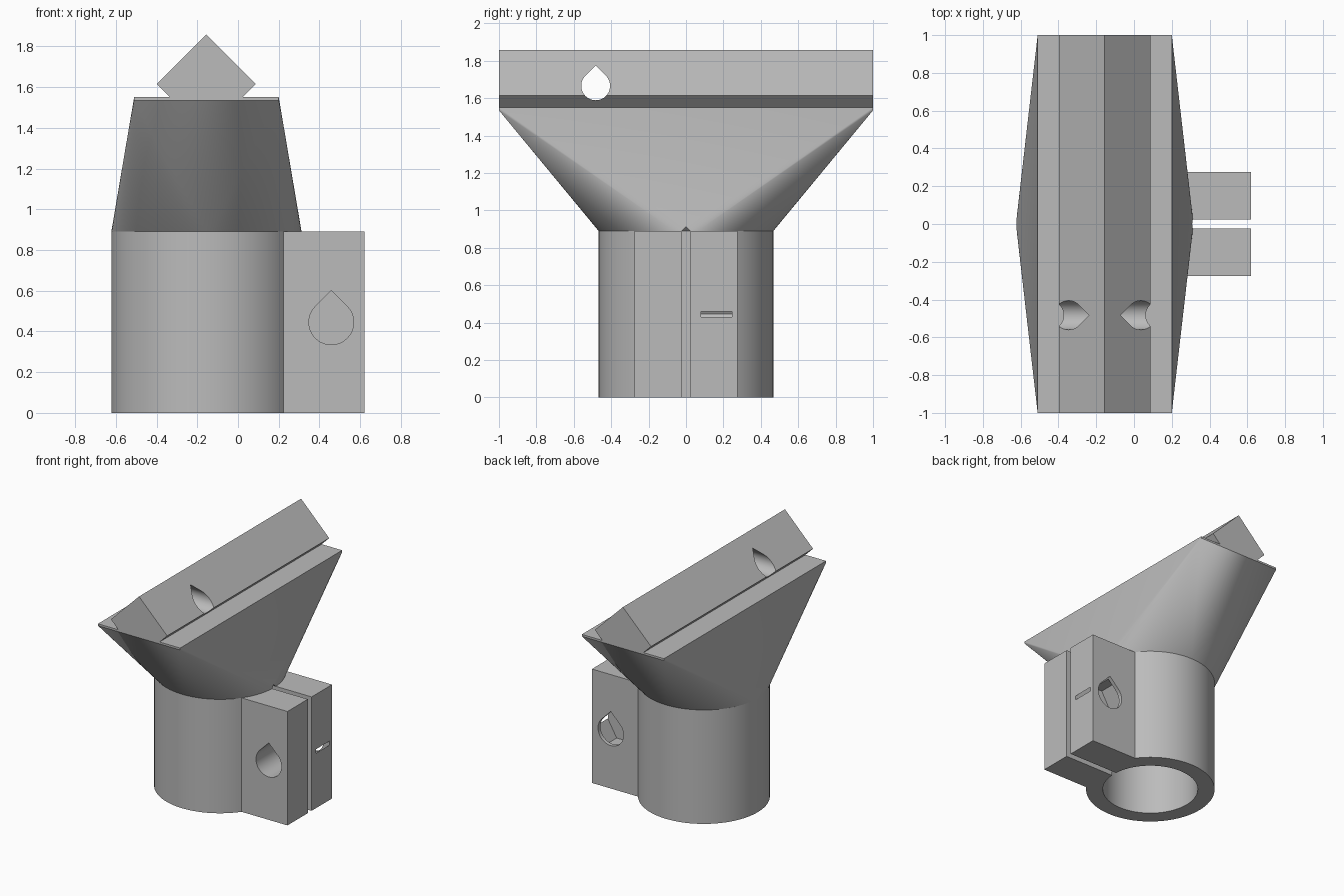
import bpy, bmesh
from math import sin, cos, asin, pi, radians, sqrt
from mathutils import Matrix

cube = bpy.data.objects.get("Cube")
if cube:
    bpy.data.objects.remove(cube, do_unlink=True)

CX = -0.155          # axis of the socket and rail
R_OUT, R_IN = 0.467, 0.345
H = 0.89             # clamp height
GAP = 0.023          # half width of the clamp slit
LUG_X, LUG_Y = 0.62, 0.275
PLATE_Z, SEGS = 1.55, 96

grey = bpy.data.materials.new("plain grey")
grey.use_nodes = True
COLOR = (0.5, 0.5, 0.5, 1)
grey.diffuse_color = COLOR
grey.node_tree.nodes["Principled BSDF"].inputs["Base Color"].default_value = COLOR


def to_object(name, bm):
    bmesh.ops.recalc_face_normals(bm, faces=bm.faces)
    mesh = bpy.data.meshes.new(name)
    bm.to_mesh(mesh)
    bm.free()
    mesh.materials.append(grey)
    obj = bpy.data.objects.new(name, mesh)
    bpy.context.collection.objects.link(obj)
    return obj


def prism(name, outline, axis, start, end):
    """Extrude a 2D outline along x, y or z."""
    place = {"x": lambda u, v, d: (d, u, v),
             "y": lambda u, v, d: (u, d, v),
             "z": lambda u, v, d: (u, v, d)}[axis]
    bm = bmesh.new()
    lower = [bm.verts.new(place(u, v, start)) for u, v in outline]
    upper = [bm.verts.new(place(u, v, end)) for u, v in outline]
    bm.faces.new(lower)
    bm.faces.new(upper)
    for i in range(len(outline)):
        j = (i + 1) % len(outline)
        bm.faces.new((lower[i], lower[j], upper[j], upper[i]))
    return to_object(name, bm)


def arc(cu, cv, r, a0, a1, n):
    angles = [a0 + (a1 - a0) * i / n for i in range(n + 1)]
    return [(cu + r * cos(a), cv + r * sin(a)) for a in angles]


def teardrop(cu, cv, r):
    return arc(cu, cv, r, 0.75 * pi, 2.25 * pi, 36) + [(cu, cv + r * sqrt(2))]


def cut(obj, *cutters):
    bpy.context.view_layer.objects.active = obj
    for cutter in cutters:
        mod = obj.modifiers.new("cut", "BOOLEAN")
        mod.operation, mod.solver, mod.object = "DIFFERENCE", "EXACT", cutter
        bpy.ops.object.modifier_apply(modifier=mod.name)
        bpy.data.objects.remove(cutter, do_unlink=True)


def smooth(obj):
    bpy.ops.object.select_all(action="DESELECT")
    obj.select_set(True)
    bpy.context.view_layer.objects.active = obj
    bpy.ops.object.shade_smooth_by_angle(angle=radians(30))


# Split clamp socket with two lugs
a_out, a_in = asin(LUG_Y / R_OUT), asin(GAP / R_IN)
outline = arc(CX, 0, R_OUT, a_out, 2 * pi - a_out, SEGS)
outline += [(LUG_X, -LUG_Y), (LUG_X, -GAP)]
outline += arc(CX, 0, R_IN, 2 * pi - a_in, a_in, SEGS)
outline += [(LUG_X, GAP), (LUG_X, LUG_Y)]
clamp = prism("clamp_socket", outline, "z", 0, H)

# Bolt holes and captive nut pocket in the lugs
BOLT_X, BOLT_Z = 0.458, 0.445
bolt = teardrop(BOLT_X, BOLT_Z, 0.11)
nut = arc(BOLT_X, BOLT_Z, 0.171, 0, 2 * pi, 6)[:-1]
cut(clamp,
    prism("front_bolt_cutter", bolt, "y", -0.3, 0),
    prism("nut_cutter", nut, "y", 0.08, 0.245),
    prism("back_bolt_cutter", bolt, "y", 0.16, 0.3))
smooth(clamp)

# Flared neck: hull from the socket circle to the long top plate
bm = bmesh.new()
for x, y in arc(CX, 0, R_OUT, 0, 2 * pi, SEGS)[:-1]:
    bm.verts.new((x, y, H))
for sx in (-1, 1):
    for sy in (-1, 1):
        for z in (PLATE_Z - 0.015, PLATE_Z):
            bm.verts.new((CX + sx * 0.355, sy, z))
bmesh.ops.convex_hull(bm, input=bm.verts)
bmesh.ops.dissolve_limit(bm, angle_limit=0.001, verts=bm.verts, edges=bm.edges)
neck = to_object("flared_neck", bm)

# Conical bore end and pointed roof of the slit
DIP = 0.05
bm = bmesh.new()
bmesh.ops.create_cone(bm, cap_ends=True, segments=SEGS, radius1=R_IN + DIP, radius2=0,
                      depth=R_IN + DIP,
                      matrix=Matrix.Translation((CX, 0, H + (R_IN - DIP) / 2)))
bore_end = to_object("bore_end_cutter", bm)
roof = [(-GAP - DIP, H - DIP), (GAP + DIP, H - DIP), (0, H + GAP)]
cut(neck, bore_end, prism("slit_roof_cutter", roof, "x", CX, LUG_X))
smooth(neck)

# Diamond rail with a cross hole
HALF, MID_Z = 0.243, 1.615
foot = HALF - (MID_Z - PLATE_Z)
rail = prism("diamond_rail",
             [(CX - foot, PLATE_Z), (CX + foot, PLATE_Z), (CX + HALF, MID_Z),
              (CX, MID_Z + HALF), (CX - HALF, MID_Z)], "y", -1, 1)
cut(rail, prism("rail_hole_cutter", teardrop(-0.483, 1.666, 0.077), "x", -1, 1))
smooth(rail)
